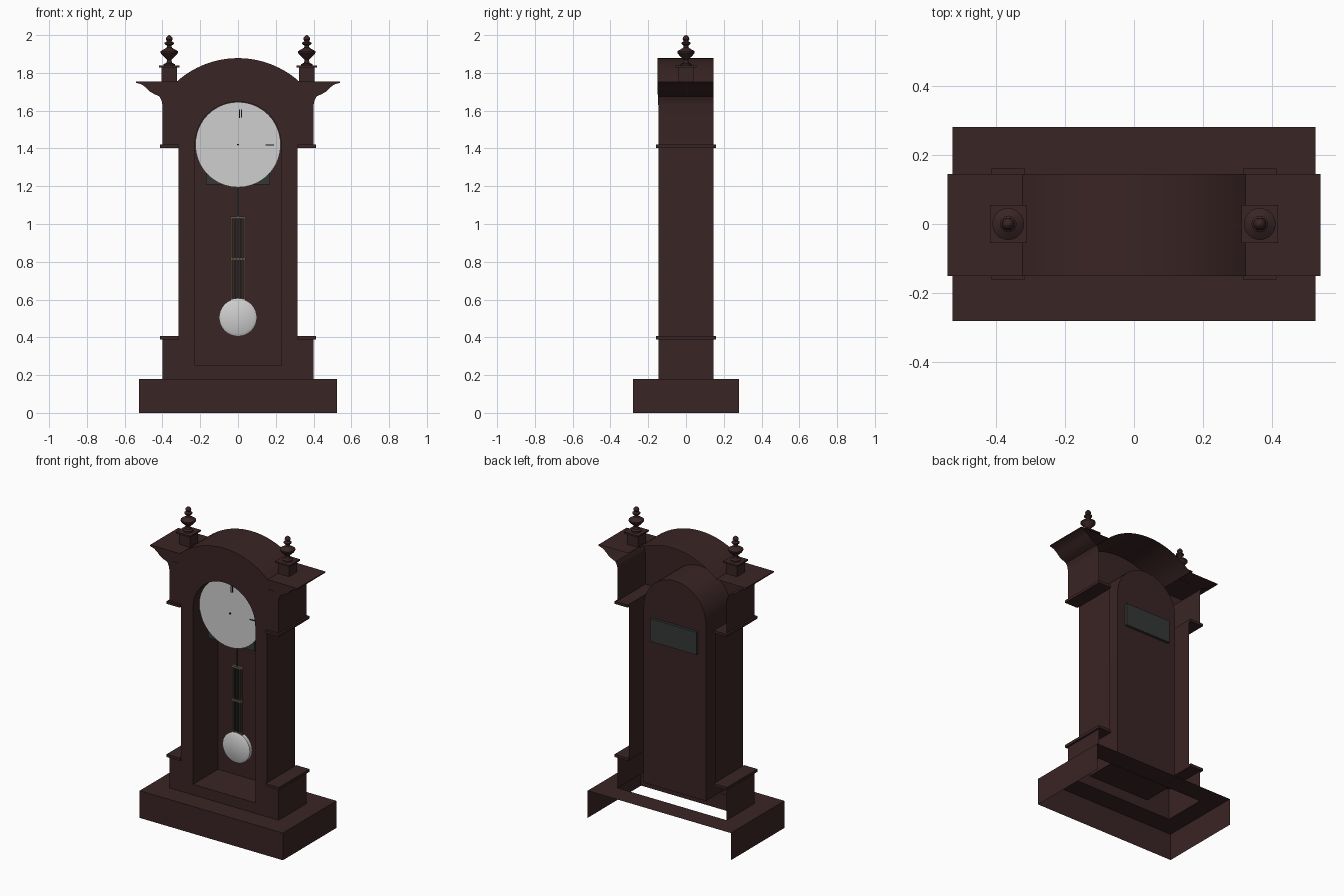
import bpy, bmesh, math
from mathutils import Matrix

if "Cube" in bpy.data.objects:
    bpy.data.objects.remove(bpy.data.objects["Cube"])


def material(name, col):
    m = bpy.data.materials.new(name)
    m.diffuse_color = (*col, 1)
    m.use_nodes = True
    m.node_tree.nodes["Principled BSDF"].inputs["Base Color"].default_value = m.diffuse_color
    return m


WOOD = material("dark_wood", (.042, .018, .018))
WHITE = material("white_enamel", (.62, .62, .62))
GREY = material("dark_grey_metal", (.036, .038, .037))
BRASS = material("dull_brass", (.13, .10, .06))
BLACK = material("black", (.005, .005, .005))


def finish(name, bm, mat, smooth=False):
    bmesh.ops.recalc_face_normals(bm, faces=bm.faces[:])
    me = bpy.data.meshes.new(name)
    bm.to_mesh(me)
    bm.free()
    me.materials.append(mat)
    ob = bpy.data.objects.new(name, me)
    bpy.context.collection.objects.link(ob)
    if smooth:
        bpy.ops.object.select_all(action='DESELECT')
        ob.select_set(True)
        bpy.context.view_layer.objects.active = ob
        bpy.ops.object.shade_smooth_by_angle(angle=math.radians(35))
    return ob


def box(name, x0, x1, y0, y1, z0, z1, mat):
    bm = bmesh.new()
    bmesh.ops.create_cube(bm, size=1)
    for v in bm.verts:
        v.co = ((x0, x1)[v.co.x > 0], (y0, y1)[v.co.y > 0], (z0, z1)[v.co.z > 0])
    return finish(name, bm, mat)


def loop(bm, pts, y):
    """Ring of vertices in the xz plane."""
    vs = [bm.verts.new((x, y, z)) for x, z in pts]
    es = [bm.edges.new((vs[i], vs[(i + 1) % len(vs)])) for i in range(len(vs))]
    return vs, es


def extrusion(name, pts, y0, y1, mat, caps=(True, True), skip_last=False):
    """xz outline swept along y; skip_last leaves the closing segment open."""
    bm = bmesh.new()
    a, ea = loop(bm, pts, y0)
    b, eb = loop(bm, pts, y1)
    for e, cap in ((ea, caps[0]), (eb, caps[1])):
        if cap:
            bmesh.ops.triangle_fill(bm, use_beauty=True, use_dissolve=False, edges=e)
    n = len(pts)
    for i in range(n - 1 if skip_last else n):
        j = (i + 1) % n
        bm.faces.new((a[i], a[j], b[j], b[i]))
    return finish(name, bm, mat, True)


def disc(name, x, z, r, y0, y1, mat, seg=40, r_front=None):
    bm = bmesh.new()
    bmesh.ops.create_cone(bm, cap_ends=True, segments=seg, radius1=r,
                          radius2=r_front or r, depth=y1 - y0)
    bm.transform(Matrix.Translation((x, (y0 + y1) / 2, z)) @ Matrix.Rotation(math.pi / 2, 4, 'X'))
    return finish(name, bm, mat, True)


def lathe(name, profile, x, y, mat, seg=20):
    bm = bmesh.new()
    rings = []
    for r, z in profile:
        rings.append([bm.verts.new((x + r * math.cos(k * math.tau / seg),
                                    y + r * math.sin(k * math.tau / seg), z)) for k in range(seg)])
    for a, b in zip(rings, rings[1:]):
        for k in range(seg):
            j = (k + 1) % seg
            bm.faces.new((a[k], a[j], b[j], b[k]))
    bm.faces.new(rings[0])
    bm.faces.new(rings[-1])
    return finish(name, bm, mat, True)


def mirrored(half):
    """Right half from bottom to the centre line, completed on the left."""
    left = [(-x, z) for x, z in reversed(half) if x > 1e-6]
    return half + left


def arch(drop, n=14):
    """Right half of the shallow crown arch, ending at the centre."""
    R, cz = .485, 1.393 - drop
    a = math.asin(.322 / R)
    return [(R * math.sin(a * (1 - i / n)), cz + R * math.cos(a * (1 - i / n))) for i in range(n + 1)]


F, B = -.145, .145

# Case outline: lower blocks, waist, hood, flared cornice and arched top
cove = [(.4, 1.63), (.405, 1.655), (.415, 1.675), (.44, 1.686), (.465, 1.70),
        (.485, 1.72), (.508, 1.738), (.54, 1.748), (.54, 1.755)]
outline = mirrored([(.4, .18), (.4, .4), (.315, .4), (.315, 1.41), (.4, 1.41)] + cove + arch(0))
extrusion("case_shell", outline, F, B, WOOD, (False, False), True)

# Arched opening and the recess behind it
R, CZ = .228, 1.42
opening = mirrored([(R, .25)] + [(R * math.cos(i * math.pi / 32), CZ + R * math.sin(i * math.pi / 32))
                                 for i in range(17)])
extrusion("recess_case", opening, F, .117, WOOD, (False, True))

bm = bmesh.new()
edges = loop(bm, outline, F)[1] + loop(bm, opening, F)[1]
bmesh.ops.triangle_fill(bm, use_beauty=True, use_dissolve=False, edges=edges)
finish("front_panel", bm, WOOD)


# Stepped mouldings that follow the arch
def moulding(name, upper, lower, depth):
    low = mirrored(lower)
    extrusion(name, mirrored(upper) + low[::-1], F - depth, F, WOOD)


moulding("lower_moulding", cove[:4] + [(.33, 1.69)] + arch(.06)[1:],
         [(.395, 1.63)] + arch(.122), .003)
moulding("upper_moulding", cove[3:] + arch(0), [(.42, 1.685)] + arch(.06), .005)

# Plinth: open below and at the back, with a hole under the case
bm = bmesh.new()
X, Y, H = .525, .28, .18
outer = [(-X, Y), (-X, -Y), (X, -Y), (X, Y)]
inner = [(-.4, B), (-.4, F), (.4, F), (.4, B)]
top = [bm.verts.new((x, y, H)) for x, y in outer]
hole = [bm.verts.new((x, y, H)) for x, y in inner]
foot = [bm.verts.new((x, y, 0)) for x, y in outer]
for i in range(4):
    j = (i + 1) % 4
    bm.faces.new((top[i], top[j], hole[j], hole[i]))
    if i < 3:
        bm.faces.new((foot[i], foot[j], top[j], top[i]))
finish("plinth", bm, WOOD)

# Side trims, finial pedestals and turned finials
urn = [(.030, 1.838), (.030, 1.846), (.016, 1.853), (.011, 1.868), (.018, 1.876), (.036, 1.893),
       (.046, 1.906), (.046, 1.914), (.038, 1.920), (.026, 1.926), (.014, 1.934), (.012, 1.944),
       (.024, 1.953), (.024, 1.960), (.012, 1.968), (.018, 1.978), (.016, 1.988), (.008, 1.996),
       (.002, 2.0)]
for s, side in ((-1, "left"), (1, "right")):
    def pair(a, b):
        return sorted((s * a, s * b))
    box(side + "_lower_trim", *pair(.315, .412), -.16, .16, .388, .406, WOOD)
    box(side + "_hood_trim", *pair(.315, .412), -.16, .16, 1.403, 1.42, WOOD)
    box(side + "_pedestal", *pair(.324, .404), -.042, .042, 1.752, 1.828, WOOD)
    box(side + "_pedestal_cap", *pair(.311, .417), -.055, .055, 1.828, 1.838, WOOD)
    lathe(side + "_finial", urn, s * .364, 0, WOOD)

# Dial, hands and movement
disc("dial", 0, CZ, .226, -.082, -.074, WHITE)
disc("hand_pin", 0, CZ, .005, -.086, -.082, BLACK, 12)
box("hour_hand", .145, .19, -.085, -.082, 1.416, 1.422, BLACK)
box("minute_hand", .006, .011, -.085, -.082, 1.56, 1.605, BLACK)
box("minute_hand_edge", .016, .020, -.085, -.082, 1.565, 1.605, BLACK)
box("movement", -.17, .17, -.072, .135, 1.21, 1.36, GREY)

# Pendulum: hanger, gridiron rods, cross bars and bob
PY = -.007
box("pendulum_hanger", -.004, .004, PY - .003, PY + .003, 1.03, 1.22, GREY)
for i, x in enumerate((-.033, -.017, 0, .017, .033)):
    box(f"pendulum_rod_{i + 1}", x - .004, x + .004, PY - .004, PY + .004, .58, 1.035,
        GREY if i in (1, 2, 3) else BRASS)
for i, z in enumerate((1.035, .815, .6)):
    box(f"cross_bar_{i + 1}", -.041, .041, PY - .01, PY + .01, z - .006, z + .006, BRASS)
disc("bob_rim", 0, .505, .1, PY - .012, PY + .014, WHITE)
disc("bob_face", 0, .505, .1, PY - .022, PY - .012, WHITE, r_front=.084)
